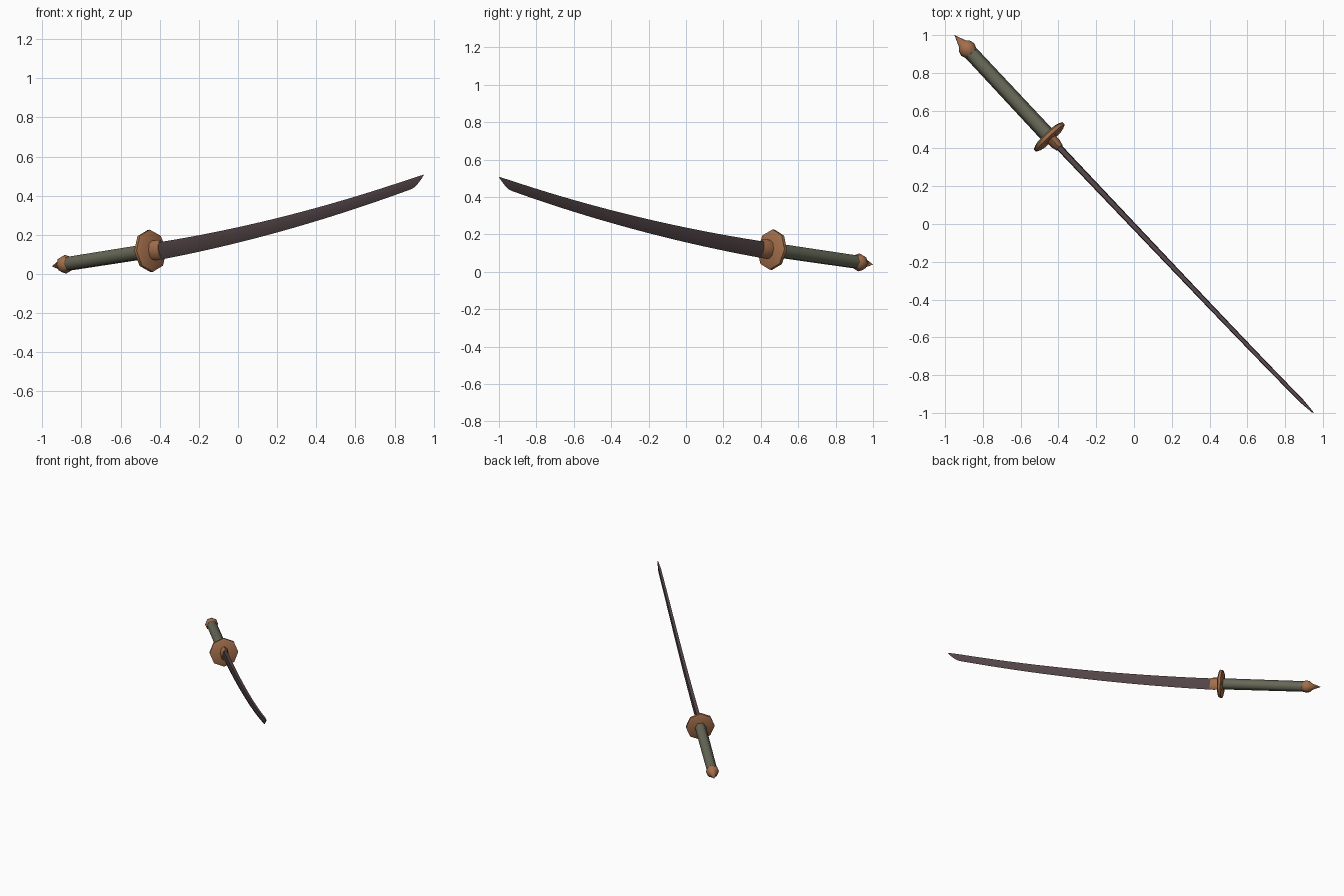
import bpy, bmesh, math
from mathutils import Vector

if "Cube" in bpy.data.objects:
    bpy.data.objects.remove(bpy.data.objects["Cube"])

# Frame: the sword lies in the vertical plane along D, with a very slight sideways bow
D = Vector((0.95, -1.0, 0)).normalized()
N = Vector((-D.y, D.x, 0))
Z = Vector((0, 0, 1))
HALF = math.hypot(0.95, 1.0)
SLOPE = math.atan(0.107)
A = D * math.cos(SLOPE) + Z * math.sin(SLOPE)      # hilt axis
U = Z * math.cos(SLOPE) - D * math.sin(SLOPE)      # hilt up
ORIGIN = D * -0.643 + Z * 0.118                    # centre of guard


def bow(s):
    return N * (-0.008 * max(0, 1 - (s / HALF) ** 4))


def material(name, rgb):
    m = bpy.data.materials.new(name)
    m.diffuse_color = (*rgb, 1)
    m.use_nodes = True
    m.node_tree.nodes["Principled BSDF"].inputs["Base Color"].default_value = m.diffuse_color
    return m


copper = material("copper", (0.37, 0.16, 0.072))
green = material("grey_green_wrap", (0.135, 0.138, 0.095))
steel = material("dark_purple_steel", (0.085, 0.058, 0.062))


def loft(name, rings, mat, smooth=None):
    """Skin closed rings of points; a ring of one point makes a tip."""
    bm = bmesh.new()
    vr = [[bm.verts.new(p) for p in r] for r in rings]
    for a, b in zip(vr, vr[1:]):
        n = max(len(a), len(b))
        for i in range(n):
            j = (i + 1) % n
            if len(b) == 1:
                bm.faces.new((a[i], a[j], b[0]))
            else:
                bm.faces.new((a[i], a[j], b[j], b[i]))
    for r in (vr[0], vr[-1]):
        if len(r) > 2:
            bm.faces.new(r)
    bmesh.ops.recalc_face_normals(bm, faces=bm.faces)
    me = bpy.data.meshes.new(name)
    bm.to_mesh(me)
    bm.free()
    me.materials.append(mat)
    ob = bpy.data.objects.new(name, me)
    bpy.context.collection.objects.link(ob)
    if smooth:
        bpy.ops.object.select_all(action='DESELECT')
        ob.select_set(True)
        bpy.context.view_layer.objects.active = ob
        bpy.ops.object.shade_smooth_by_angle(angle=math.radians(smooth))
    return ob


def ring(t, rn, ru, sides):
    c = ORIGIN + A * t
    c += bow(c.dot(D))
    if rn == 0:
        return [c]
    return [c + N * rn * math.cos(i * math.tau / sides)
            + U * ru * math.sin(i * math.tau / sides) for i in range(sides)]


# Grip: hexagonal
loft("grip", [ring(-0.64, 0.039, 0.039, 6), ring(0, 0.041, 0.041, 6)], green, 65)

# Pommel: ball with a thin spike
ball, R = -0.637, 0.048
prof = [(ball + R * math.cos(a), R * math.sin(a))
        for a in (math.radians(k) for k in (20, 50, 90, 122, 148))]
rings = [ring(t, r, r, 8) for t, r in prof] + [ring(-0.742, 0, 0, 8)]
loft("pommel", rings, copper, 50)

# Guard: bevelled octagonal disc
loft("guard", [ring(t, r * 0.97, r, 8) for t, r in
               ((-0.018, 0.088), (-0.009, 0.108), (0.009, 0.108), (0.018, 0.088))], copper, 50)

# Collar between guard and blade
loft("blade_collar", [ring(0.01, 0.029, 0.05, 8), ring(0.05, 0.029, 0.05, 8),
                      ring(0.08, 0.021, 0.047, 8)], copper, 50)


# Blade: curved flat spine, wedge section, swept tip
def spine(s):
    return 0.236 + 0.15 * s + 0.034 * s * s


def section(s, h, w):
    c = D * s + Z * spine(s) + bow(s)
    pts = [(0.75, 0), (1, -0.5), (0, -1), (-1, -0.5), (-0.75, 0)]
    return [c + N * (x * w) + Z * (y * h) for x, y in pts]


rings = []
S0, S1 = -0.6, 1.29
for i in range(25):
    f = i / 24
    rings.append(section(S0 + (S1 - S0) * f, 0.089 - 0.037 * f, 0.017 - 0.006 * f))
for f in (0.25, 0.5, 0.75, 0.92):
    k = 1 - f ** 1.7
    rings.append(section(S1 + (HALF - S1) * f, 0.052 * k, 0.011 * (1 - 0.7 * f)))
rings.append([D * HALF + Z * spine(HALF)])
loft("blade", rings, steel, 60)
